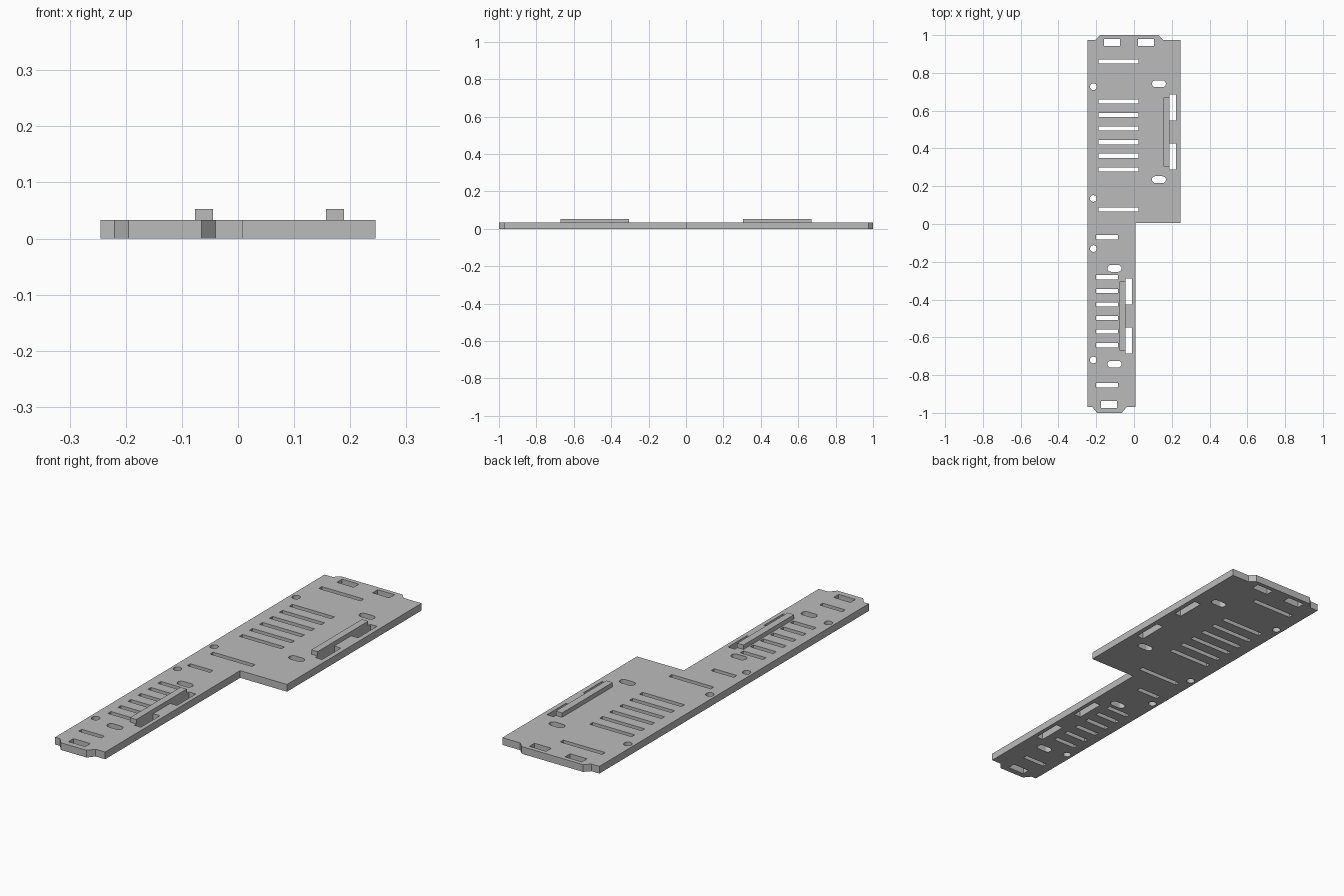
import bpy
from math import cos, sin, pi

cube = bpy.data.objects.get("Cube")
if cube:
    bpy.data.objects.remove(cube, do_unlink=True)

THICK = 0.033
RAIL_TOP = 0.053

grey = bpy.data.materials.new("plain grey")
grey.use_nodes = True
grey.diffuse_color = (0.5, 0.5, 0.5, 1)
grey.node_tree.nodes["Principled BSDF"].inputs["Base Color"].default_value = (0.5, 0.5, 0.5, 1)


def rect(x0, x1, y0, y1):
    return [(x0, y0), (x1, y0), (x1, y1), (x0, y1)]


def oval(cx, cy, r, half=0.0, n=16):
    """Circle, or a round-ended slot when half is the straight half length."""
    pts = []
    for side, start in ((1, -pi / 2), (-1, pi / 2)):
        steps = n // 2
        for i in range(steps + (1 if half else 0)):
            a = start + pi * i / steps
            pts.append((cx + side * half + r * cos(a), cy + r * sin(a)))
    return pts


# Stepped outline with chamfered end tabs
loops = [[(-0.245, -0.97), (-0.22, -0.97), (-0.195, -1), (-0.065, -1),
          (-0.04, -0.97), (0.008, -0.97), (0.008, 0.004), (0.245, 0.004),
          (0.245, 0.975), (0.155, 0.975), (0.13, 1), (-0.18, 1),
          (-0.205, 0.975), (-0.245, 0.975)]]

# Vent slots on both halves
slot_rows = [0.073] + [0.285 + 0.072 * k for k in range(6)] + [0.857]
for y in slot_rows:
    loops.append(rect(-0.187, 0.025, y - 0.007, y + 0.015))
    loops.append(rect(-0.2, -0.085, -y - 0.008, -y + 0.014))

# End windows
loops += [rect(-0.16, -0.075, 0.943, 0.98), rect(0.02, 0.105, 0.943, 0.98),
          rect(-0.175, -0.09, -0.973, -0.937)]

# Round holes along the straight edge
for y in (0.727, 0.135, -0.13, -0.72):
    loops.append(oval(-0.215, y, 0.018))

# Round-ended holes and windows beside each rail
rails = (("wide_half_rail", 0.157, 1), ("narrow_half_rail", -0.077, -1))
for name, x, s in rails:
    cx = 0.132 if s > 0 else -0.103
    for y in (0.235, 0.742):
        loops.append(oval(cx, s * y, 0.018, 0.019))
    for a, b in ((0.288, 0.425), (0.548, 0.685)):
        loops.append(rect(x + 0.032, x + 0.066, min(s * a, s * b), max(s * a, s * b)))


def extruded(name, outlines, z0, z1):
    """Fill the outlines, with inner ones as holes, between two heights."""
    curve = bpy.data.curves.new(name + "_profile", 'CURVE')
    curve.dimensions = '2D'
    curve.fill_mode = 'BOTH'
    curve.extrude = (z1 - z0) / 2
    for pts in outlines:
        spline = curve.splines.new('POLY')
        spline.points.add(len(pts) - 1)
        for p, (x, y) in zip(spline.points, pts):
            p.co = (x, y, 0, 1)
        spline.use_cyclic_u = True
    obj = bpy.data.objects.new(name, curve)
    obj.location.z = (z0 + z1) / 2
    bpy.context.collection.objects.link(obj)
    bpy.ops.object.select_all(action='DESELECT')
    obj.select_set(True)
    bpy.context.view_layer.objects.active = obj
    bpy.ops.object.convert(target='MESH')
    obj = bpy.context.view_layer.objects.active
    obj.name = name
    # Weld the caps to the walls and face everything outward
    bpy.ops.object.mode_set(mode='EDIT')
    bpy.ops.mesh.select_all(action='SELECT')
    bpy.ops.mesh.remove_doubles(threshold=0.0001)
    bpy.ops.mesh.normals_make_consistent(inside=False)
    bpy.ops.object.mode_set(mode='OBJECT')
    bpy.ops.object.shade_flat()
    obj.data.materials.clear()
    obj.data.materials.append(grey)
    return obj


# Base plate and raised rails
extruded("base_plate", loops, 0, THICK)
for name, x, s in rails:
    y0, y1 = sorted((s * 0.305, s * 0.67))
    extruded(name, [rect(x, x + 0.032, y0, y1)], THICK, RAIL_TOP)
